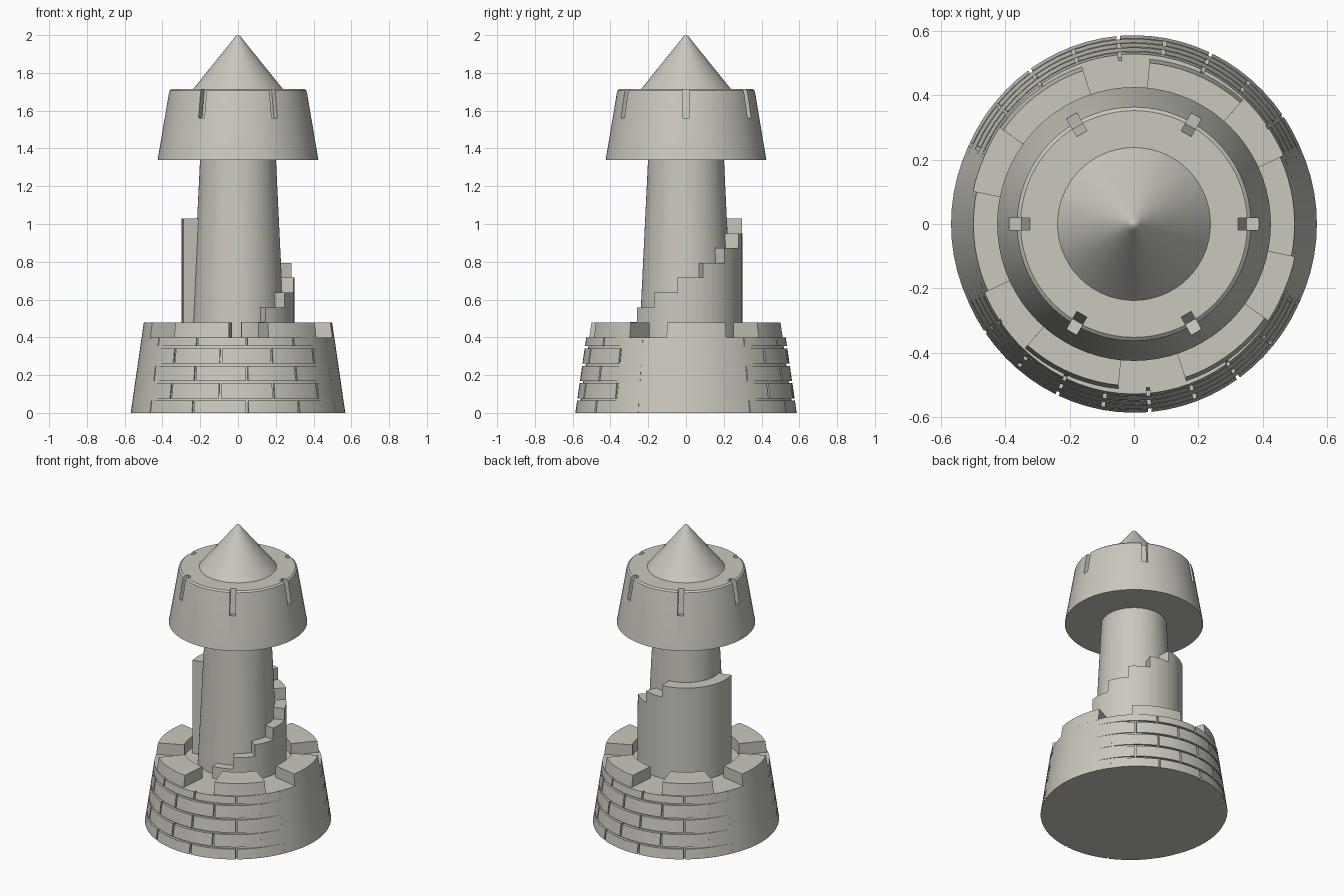
import bpy, bmesh, math
from mathutils import Matrix

if "Cube" in bpy.data.objects:
    bpy.data.objects.remove(bpy.data.objects["Cube"])

stone = bpy.data.materials.new("pale_stone")
stone.diffuse_color = (0.60, 0.575, 0.515, 1)
stone.use_nodes = True
stone.node_tree.nodes["Principled BSDF"].inputs["Base Color"].default_value = stone.diffuse_color
rad = math.radians


def finish(bm, name):
    """Turn a bmesh into a smooth-by-angle object."""
    bmesh.ops.recalc_face_normals(bm, faces=bm.faces)
    me = bpy.data.meshes.new(name)
    bm.to_mesh(me)
    bm.free()
    me.materials.append(stone)
    shade(me)
    ob = bpy.data.objects.new(name, me)
    bpy.context.collection.objects.link(ob)
    return ob


def shade(me):
    me.polygons.foreach_set("use_smooth", [True] * len(me.polygons))
    me.set_sharp_from_angle(angle=rad(25))
    me.update()


def lathe(name, profile, n=72):
    """Revolve (radius, z) points around z, closed with flat caps."""
    bm = bmesh.new()
    rings = [[bm.verts.new((r * math.cos(2 * math.pi * i / n),
                            r * math.sin(2 * math.pi * i / n), z))
              for i in range(n)] for r, z in profile]
    for a, b in zip(rings, rings[1:]):
        for i in range(n):
            j = (i + 1) % n
            bm.faces.new((a[i], a[j], b[j], b[i]))
    bm.faces.new(rings[0][::-1])
    bm.faces.new(rings[-1])
    return finish(bm, name)


def wedge(bm, a0, a1, z0, z1, inner, outer, step=5):
    """Curved block between two angles; inner/outer give (rx, ry) at z."""
    n = max(2, round((a1 - a0) / step))
    sections = []
    for i in range(n + 1):
        a = rad(a0 + (a1 - a0) * i / n)
        sections.append([bm.verts.new((f(z)[0] * math.cos(a), f(z)[1] * math.sin(a), z))
                         for f, z in ((inner, z0), (outer, z0), (outer, z1), (inner, z1))])
    for s, t in zip(sections, sections[1:]):
        for k in range(4):
            m = (k + 1) % 4
            bm.faces.new((s[k], s[m], t[m], t[k]))
    bm.faces.new(sections[0])
    bm.faces.new(sections[-1][::-1])


def cone(rx, ry, slope=0.145):
    return lambda z: (rx - slope * z, ry - slope * z)


def pipe(r):
    return lambda z: (r, r)


# Base core
lathe("base_core", [(0.568, 0), (0.51, 0.4)])

# Brick rows, slightly oval so they sink into the core at the sides
bm = bmesh.new()
edges = [0, 0.071, 0.163, 0.255, 0.347, 0.406]
for row in range(5):
    z0 = edges[row] + (0.006 if row else 0)
    z1 = edges[row + 1] - 0.006
    for k in range(12):
        a = 30 * k + 5 + 15 * (row % 2)
        wedge(bm, a + 0.6, a + 29.4, z0, z1, cone(0.53, 0.53), cone(0.565, 0.586))
finish(bm, "base_bricks")

# Battlements on the base
bm = bmesh.new()
for k in range(6):
    a = 60 * k
    wedge(bm, a - 11.5, a + 24.5, 0.395, 0.478, pipe(0.335), cone(0.568, 0.572), 4)
finish(bm, "base_battlements")

# Tower shaft
lathe("tower_shaft", [(0.247, 0.39), (0.2, 1.36)])

# Winding stairs, solid down to the base
bm = bmesh.new()
for k in range(8):
    a0 = -86.5 + 26 * k
    a1 = 194 if k == 7 else a0 + 26
    wedge(bm, a0, a1, 0.39, 0.48 + 0.0785 * k, pipe(0.2), pipe(0.298), 4)
finish(bm, "winding_stairs")

# Tower head with window slots cut out
head = lathe("tower_head", [(0.425, 1.34), (0.367, 1.69), (0.363, 1.706), (0.352, 1.715)])
bm = bmesh.new()
tilt = math.atan2(0.058, 0.35)
for k in range(6):
    m = (Matrix.Rotation(rad(60 * k), 4, 'Z') @ Matrix.Translation((0.35, 0, 1.555))
         @ Matrix.Rotation(-tilt, 4, 'Y') @ Matrix.Translation((0.05, 0, 0.15))
         @ Matrix.Diagonal((0.1, 0.036, 0.3, 1)))
    bmesh.ops.create_cube(bm, size=1, matrix=m)
cutter = finish(bm, "slot_cutter")
cutter.hide_render = True
mod = head.modifiers.new("slots", 'BOOLEAN')
mod.operation = 'DIFFERENCE'
mod.solver = 'EXACT'
mod.object = cutter
dg = bpy.context.evaluated_depsgraph_get()
cut_mesh = bpy.data.meshes.new_from_object(head.evaluated_get(dg))
head.modifiers.clear()
head.data = cut_mesh
shade(cut_mesh)
bpy.data.objects.remove(cutter)

# Pointed roof with a blunt tip
lathe("roof", [(0.239, 1.713), (0.022, 1.982), (0.015, 1.992), (0.007, 1.998), (0.001, 2.0)])
